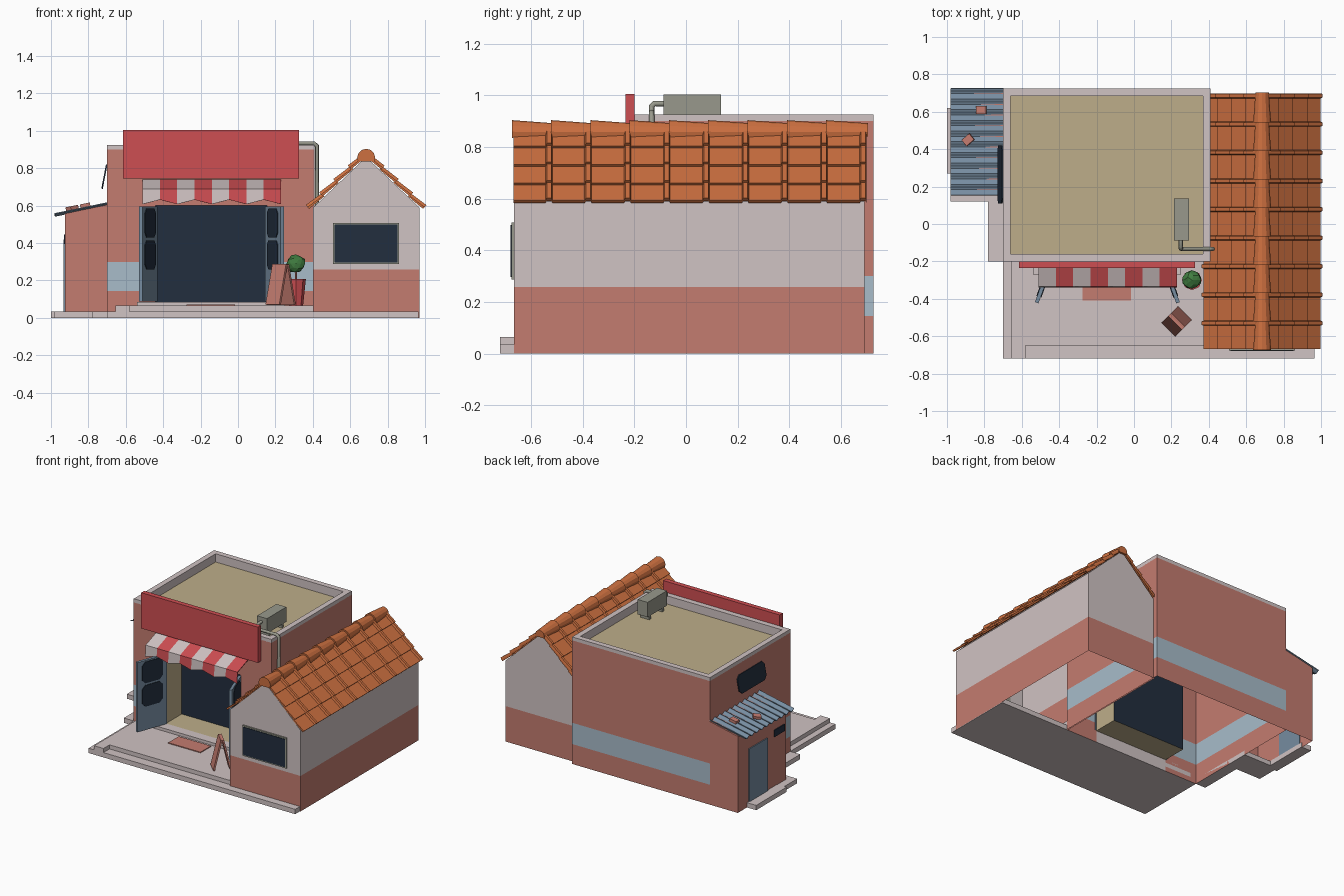
import bpy, bmesh, math, random
from mathutils import Matrix, Vector

if "Cube" in bpy.data.objects:
    bpy.data.objects.remove(bpy.data.objects["Cube"])

random.seed(3)

def srgb(r, g, b):
    return tuple(((c / 255 + 0.055) / 1.055) ** 2.4 for c in (r, g, b)) + (1,)

MATS = {}
for name, c in dict(brick=(196, 124, 112), plaster=(208, 195, 195), red=(206, 78, 82),
                    tan=(190, 174, 138), dark_glass=(34, 46, 62), tile_orange=(205, 112, 64),
                    blue_grey=(118, 140, 160), pale_blue=(168, 188, 202),
                    olive_grey=(152, 153, 140), leaf_green=(66, 128, 66)).items():
    MATS[name] = bpy.data.materials.new(name)
    MATS[name].diffuse_color = srgb(*c)

def finish(name, bm, *mats, m=None, normals=True):
    if normals:
        bmesh.ops.recalc_face_normals(bm, faces=bm.faces)
    me = bpy.data.meshes.new(name)
    bm.to_mesh(me)
    bm.free()
    ob = bpy.data.objects.new(name, me)
    for k in mats:
        me.materials.append(MATS[k])
    if m:
        ob.matrix_world = m
    bpy.context.collection.objects.link(ob)
    return ob

def box(name, x, y, z, mat, m=None):
    bm = bmesh.new()
    bmesh.ops.create_cube(bm, size=1)
    for v in bm.verts:
        v.co = [a + (b - a) * (c + 0.5) for (a, b), c in zip((x, y, z), v.co)]
    return finish(name, bm, mat, m=m)

def prism_bm(pts, a, b):
    """Profile in x,z swept along y from a to b."""
    bm = bmesh.new()
    f = bm.faces.new([bm.verts.new((x, a, z)) for x, z in pts])
    r = bmesh.ops.extrude_face_region(bm, geom=[f], use_keep_orig=True)
    for v in r['geom']:
        if isinstance(v, bmesh.types.BMVert):
            v.co.y = b
    return bm

def drop(bm, rule):
    bmesh.ops.delete(bm, geom=[f for f in bm.faces if rule(f.calc_center_median())], context='FACES')

def cut(bm, co, no):
    bmesh.ops.bisect_plane(bm, geom=bm.verts[:] + bm.edges[:] + bm.faces[:], plane_co=co, plane_no=no)

def pane(name, x0, x1, z0, z1, y0, y1, m=None, c=0.012):
    """Dark glass plate with clipped corners."""
    pts = [(x0 + c, z0), (x1 - c, z0), (x1, z0 + c), (x1, z1 - c),
           (x1 - c, z1), (x0 + c, z1), (x0, z1 - c), (x0, z0 + c)]
    return finish(name, prism_bm(pts, y0, y1), 'dark_glass', m=m)

# --- main building walls: band by height, door opening cut out
L, R, F, B = -0.70, 0.41, -0.20, 0.725
DL, DR, DZ = -0.44, 0.155, 0.60
bm = prism_bm([(L, 0), (R, 0), (R, 0.9), (L, 0.9)], F, B)
for z in (0.145, 0.30, DZ):
    cut(bm, (0, 0, z), (0, 0, 1))
for x in (DL, DR):
    cut(bm, (x, 0, 0), (1, 0, 0))
drop(bm, lambda c: c.z < 0.001 or c.z > 0.899 or (c.y < F + 0.001 and DL < c.x < DR and c.z < DZ))
for f in bm.faces:
    f.material_index = int(0.145 < f.calc_center_median().z < 0.30)
finish('main_walls', bm, 'brick', 'pale_blue')

# --- parapet ring and flat roof
T = 0.04
for n, x, y in (('front', (L, R), (F, F + T)), ('back', (L, R), (B - T, B)),
                ('left', (L, L + T), (F + T, B - T)), ('right', (R - T, R), (F + T, B - T))):
    box('parapet_' + n, x, y, (0.865, 0.925) if n in 'x' else (0.898, 0.925), 'plaster')
bm = prism_bm([(L + T, 0.862), (R - T, 0.862), (R - T, 0.9), (L + T, 0.9)], F + T, B - T)
drop(bm, lambda c: c.z > 0.899 or c.z < 0.863)
finish('parapet_inner', bm, 'plaster')
box('flat_roof', (L + T, R - T), (F + T, B - T), (0.855, 0.865), 'tan')

# --- entrance recess and dark inner screen
bm = prism_bm([(DL, 0.086), (DR, 0.086), (DR, DZ), (DL, DZ)], F, -0.02)
drop(bm, lambda c: c.y < F + 0.001)
for f in bm.faces:
    f.material_index = int(f.calc_center_median().y > -0.021)
    f.normal_flip()
finish('entrance_recess', bm, 'tan', 'dark_glass', normals=False)

# --- porch slabs, threshold and mat
box('porch_base', (L, 0.965), (-0.72, F), (0, 0.035), 'plaster')
box('porch_top', (-0.655, 0.41), (-0.65, F), (0.035, 0.065), 'plaster')
box('porch_corner', (-0.655, -0.58), (-0.72, -0.65), (0.035, 0.065), 'plaster')
box('threshold', (-0.54, 0.25), (-0.27, F), (0.065, 0.086), 'plaster')
box('door_mat', (-0.275, -0.015), (-0.41, -0.29), (0.065, 0.071), 'brick')

# --- open double doors
for n, hx, dx in (('left', DL, -0.08), ('right', DR, 0.08)):
    m = Matrix.Translation((hx, F, 0)) @ Matrix.Rotation(math.atan2(-0.22, dx), 4, 'Z')
    box('door_' + n, (0, 0.235), (-0.01, 0.01), (0.088, 0.595), 'blue_grey', m)
    for i, z in enumerate((0.26, 0.43)):
        pane(f'door_{n}_pane_{i}', 0.035, 0.2, z, z + 0.155, -0.014, 0.014, m, 0.025)

# --- blank shop sign and striped awning
box('shop_sign', (-0.615, 0.325), (-0.235, F), (0.745, 1.005), 'red')
bm = bmesh.new()
w = 0.74 / 8
rows = []
for i in range(9):
    x = -0.51 + i * w
    rows.append([bm.verts.new((x, y, z)) for y, z in
                 ((F, 0.74), (-0.335, 0.69), (-0.34, 0.632 - 0.024 * (i % 2 == 0)))])
for i in range(8):
    for j in range(2):
        f = bm.faces.new((rows[i][j], rows[i][j + 1], rows[i + 1][j + 1], rows[i + 1][j]))
        f.material_index = i % 2
ob = finish('awning', bm, 'plaster', 'red')
ob.modifiers.new('thickness', 'SOLIDIFY').thickness = 0.006

# --- gabled wing
RX, RIDGE = 0.685, 0.86
bm = prism_bm([(0.402, 0), (0.97, 0), (0.97, 0.59), (RX, RIDGE), (0.402, 0.59)], -0.665, 0.69)
cut(bm, (0, 0, 0.258), (0, 0, 1))
drop(bm, lambda c: c.z < 0.001)
for f in bm.faces:
    f.material_index = int(f.calc_center_median().z > 0.258)
finish('wing_walls', bm, 'brick', 'plaster')
box('wing_window_frame', (0.508, 0.862), (-0.675, -0.66), (0.287, 0.508), 'olive_grey')
pane('wing_window', 0.517, 0.853, 0.296, 0.499, -0.679, -0.67, c=0.002)

# --- tiled roof: four overlapping rows with a raised rib every column
COLS, P, Y0 = 9, 0.152, -0.668
prof = []
for c in range(COLS):
    y = Y0 + c * P
    prof += [(y, 0), (y + 0.124, 0), (y + 0.129, 0.014), (y + 0.147, 0.014), (y + P - 0.001, 0)]
for side, s in (('left', -1), ('right', 1)):
    d = Vector((s * 0.305, 0, -0.288))
    n = Vector((s * 0.288, 0, 0.305)).normalized()
    bm = bmesh.new()
    for r in range(4):
        up = Vector((RX, 0, 0.872)) + d * (r / 4)
        lo = Vector((RX, 0, 0.872)) + d * ((r + 1.06) / 4 if r < 3 else 1)
        prev = None
        for y, h in prof:
            ring = [bm.verts.new(p + Vector((0, y, 0))) for p in
                    (up + n * h, lo + n * (h + 0.012), lo + n * (h * 0.8 - 0.001), up - n * 0.008)]
            if prev:
                for k in range(4):
                    bm.faces.new((prev[k], prev[(k + 1) % 4], ring[(k + 1) % 4], ring[k]))
            else:
                bm.faces.new(ring)
            prev = ring
        bm.faces.new(prev)
    finish('roof_tiles_' + side, bm, 'tile_orange')

# --- tapered ridge caps
bm = bmesh.new()
for c in range(COLS):
    rings = []
    for y, r in ((Y0 + c * P - 0.006, 0.048), (Y0 + (c + 1) * P + 0.004, 0.036)):
        rings.append([bm.verts.new((RX + r * math.cos(a), y, 0.856 + r * math.sin(a)))
                      for a in [math.radians(-25 + 230 * i / 8) for i in range(9)]])
    for i in range(9):
        j = (i + 1) % 9
        bm.faces.new((rings[0][i], rings[0][j], rings[1][j], rings[1][i]))
    bm.faces.new(rings[0])
    bm.faces.new(rings[1])
finish('ridge_caps', bm, 'tile_orange')

# --- lean-to shed with door, vent, steps
bm = prism_bm([(-0.925, 0), (L, 0), (L, 0.605), (-0.925, 0.557)], 0.17, B)
drop(bm, lambda c: c.z < 0.001)
finish('shed_walls', bm, 'brick')
box('shed_door', (-0.932, -0.92), (0.39, 0.60), (0.035, 0.42), 'blue_grey')
box('shed_window', (-0.931, -0.92), (0.19, 0.31), (0.395, 0.445), 'dark_glass')
box('shed_step', (-1.0, -0.92), (0.27, 0.62), (0, 0.035), 'plaster')
box('shed_base', (-0.98, L), (0.12, 0.30), (0, 0.033), 'plaster')
box('side_step', (-0.78, L), (F, 0.12), (0, 0.035), 'plaster')

# --- corrugated roof and loose bricks
bm = bmesh.new()
prev, N = None, 10 * 6
for i in range(N + 1):
    y, h = 0.155 + 0.57 * i / N, 0.007 * math.cos(i / 6 * math.tau)
    cur = [bm.verts.new((-0.98, y, 0.553 + h)), bm.verts.new((L, y, 0.611 + h))]
    if prev:
        bm.faces.new((prev[0], prev[1], cur[1], cur[0]))
    prev = cur
ob = finish('corrugated_roof', bm, 'blue_grey')
ob.modifiers.new('thickness', 'SOLIDIFY').thickness = 0.005
for i, (x, y, z, a) in enumerate(((-0.815, 0.61, 0.592, 0), (-0.885, 0.45, 0.578, 40))):
    m = Matrix.Translation((x, y, z)) @ Matrix.Rotation(-0.2, 4, 'Y') @ Matrix.Rotation(math.radians(a), 4, 'Z')
    box(f'loose_brick_{i}', (-0.027, 0.027), (-0.021, 0.021), (0, 0.02), 'brick', m)

# --- top-hung side window, tilted open
m = (Matrix.Translation((L - 0.002, 0.265, 0.82)) @ Matrix.Rotation(0.19, 4, 'Y')
     @ Matrix.Rotation(math.pi / 2, 4, 'Z'))
pane('side_window', -0.155, 0.155, -0.132, 0, -0.004, 0.004, m, 0.025)

# --- rooftop unit and drain pipe
box('roof_unit', (0.215, 0.295), (-0.088, 0.135), (0.895, 1.003), 'olive_grey')
for i, y in enumerate((-0.06, 0.09)):
    box(f'roof_unit_foot_{i}', (0.22, 0.29), (y, y + 0.02), (0.865, 0.895), 'olive_grey')
cu = bpy.data.curves.new('roof_pipe', 'CURVE')
cu.dimensions, cu.bevel_depth, cu.bevel_resolution, cu.use_fill_caps = '3D', 0.011, 2, True
path = [(0.25, -0.085, 0.968), (0.25, -0.122, 0.968), (0.25, -0.133, 0.957), (0.25, -0.133, 0.945),
        (0.262, -0.133, 0.934), (0.405, -0.133, 0.934), (0.422, -0.133, 0.92), (0.422, -0.133, 0.60)]
sp = cu.splines.new('POLY')
sp.points.add(len(path) - 1)
for p, co in zip(sp.points, path):
    p.co = (*co, 1)
cu.materials.append(MATS['olive_grey'])
bpy.context.collection.objects.link(bpy.data.objects.new('roof_pipe', cu))

# --- pavement board (two leaning panels)
for n, a in (('front', 0), ('back', math.pi)):
    m = (Matrix.Translation((0.228, -0.52, 0.285)) @ Matrix.Rotation(-math.pi / 4 + a, 4, 'Z')
         @ Matrix.Rotation(-0.23, 4, 'X'))
    box('pavement_board_' + n, (-0.052, 0.052), (-0.012, 0), (-0.222, 0), 'brick', m)

# --- potted shrub
def cone(name, r1, r2, z0, z1, mat, seg=8):
    bm = bmesh.new()
    bmesh.ops.create_cone(bm, cap_ends=True, segments=seg, radius1=r1, radius2=r2, depth=z1 - z0,
                          matrix=Matrix.Translation((0.31, -0.30, (z0 + z1) / 2)))
    finish(name, bm, mat)
cone('plant_pot', 0.038, 0.053, 0.065, 0.208, 'red')
cone('plant_stem', 0.006, 0.006, 0.2, 0.27, 'brick', 6)
bm = bmesh.new()
bmesh.ops.create_icosphere(bm, subdivisions=2, radius=0.05)
for v in bm.verts:
    v.co = v.co * random.uniform(0.88, 1.08) + Vector((0.31, -0.30, 0.29))
finish('shrub', bm, 'leaf_green')

for m in bpy.data.materials:
    if m.users and not m.is_grease_pencil:
        m.use_nodes = True
        m.node_tree.nodes["Principled BSDF"].inputs["Base Color"].default_value = m.diffuse_color
